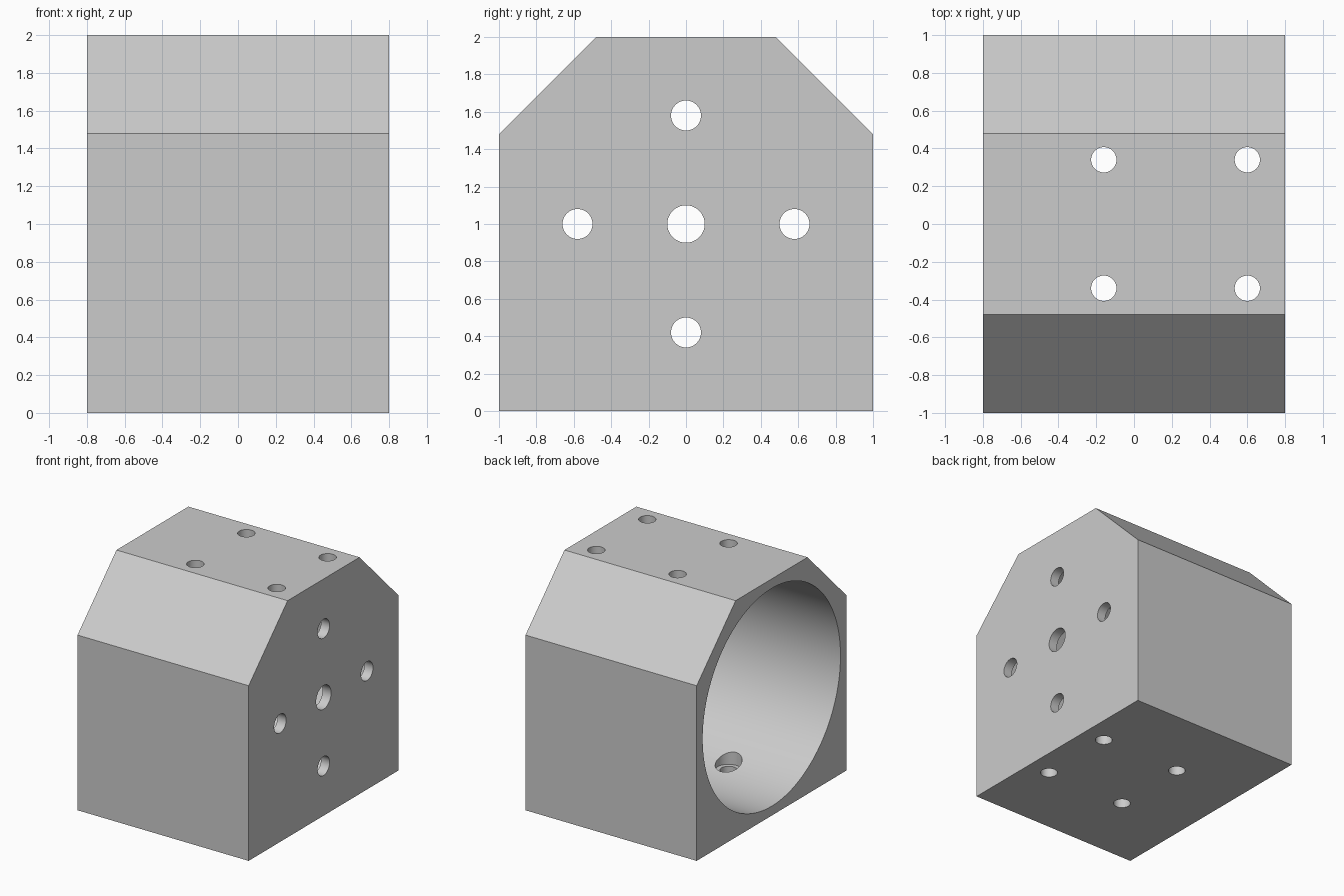
import bpy
import bmesh
import math

if "Cube" in bpy.data.objects:
    bpy.data.objects.remove(bpy.data.objects["Cube"], do_unlink=True)

HALF_LEN = 0.8       # half length along x
WALL = 0.08          # wall and end plate thickness
BORE_R = 1 - WALL

grey = bpy.data.materials.new("machined_grey")
grey.use_nodes = True
colour = (0.6, 0.6, 0.6, 1)
grey.diffuse_color = colour
grey.node_tree.nodes["Principled BSDF"].inputs["Base Color"].default_value = colour

# Housing block: chamfered profile extruded along x
half = [(1, 0), (1, 1.48), (0.48, 2)]
profile = half + [(-y, z) for y, z in reversed(half)]
bm = bmesh.new()
face = bm.faces.new([bm.verts.new((-HALF_LEN, y, z)) for y, z in profile])
ext = bmesh.ops.extrude_face_region(bm, geom=[face])
moved = [g for g in ext["geom"] if isinstance(g, bmesh.types.BMVert)]
bmesh.ops.translate(bm, verts=moved, vec=(2 * HALF_LEN, 0, 0))
bmesh.ops.recalc_face_normals(bm, faces=bm.faces)
mesh = bpy.data.meshes.new("housing")
bm.to_mesh(mesh)
bm.free()
mesh.materials.append(grey)
housing = bpy.data.objects.new("housing", mesh)
bpy.context.collection.objects.link(housing)


def drill(radius, start, end, axis, sides=48):
    """Cut a round hole from start to end along the x or z axis."""
    centre = [(a + b) / 2 for a, b in zip(start, end)]
    turn = (0, math.pi / 2, 0) if axis == "x" else (0, 0, 0)
    bpy.ops.mesh.primitive_cylinder_add(
        vertices=sides, radius=radius, depth=math.dist(start, end),
        location=centre, rotation=turn)
    cutter = bpy.context.object
    cutter.name = "hole_cutter"
    cutter.hide_render = True
    cutter.data.materials.append(grey)
    cut = housing.modifiers.new("hole", "BOOLEAN")
    cut.operation = "DIFFERENCE"
    cut.solver = "EXACT"
    cut.object = cutter
    bpy.context.view_layer.objects.active = housing
    bpy.ops.object.modifier_apply(modifier=cut.name)
    bpy.data.objects.remove(cutter, do_unlink=True)


# Main bore, open at the -x end and closed by the end plate
drill(BORE_R, (-1, 0, 1), (HALF_LEN - WALL, 0, 1), "x", 128)

# Shaft hole and four bolt holes through the end plate
drill(0.1, (0.5, 0, 1), (1, 0, 1), "x")
for y, z in ((0.58, 0), (-0.58, 0), (0, 0.58), (0, -0.58)):
    drill(0.08, (0.5, y, 1 + z), (1, y, 1 + z), "x")

# Mounting holes through top and bottom, counterbored from inside the bore
for x in (-0.16, 0.6):
    for y in (-0.34, 0.34):
        drill(0.067, (x, y, -0.2), (x, y, 2.2), "z")
        drill(0.103, (x, y, 0.085), (x, y, 1.915), "z")

# Smooth bore with crisp edges
bpy.ops.object.select_all(action="DESELECT")
housing.select_set(True)
bpy.context.view_layer.objects.active = housing
bpy.ops.object.shade_smooth_by_angle(angle=math.radians(30))
